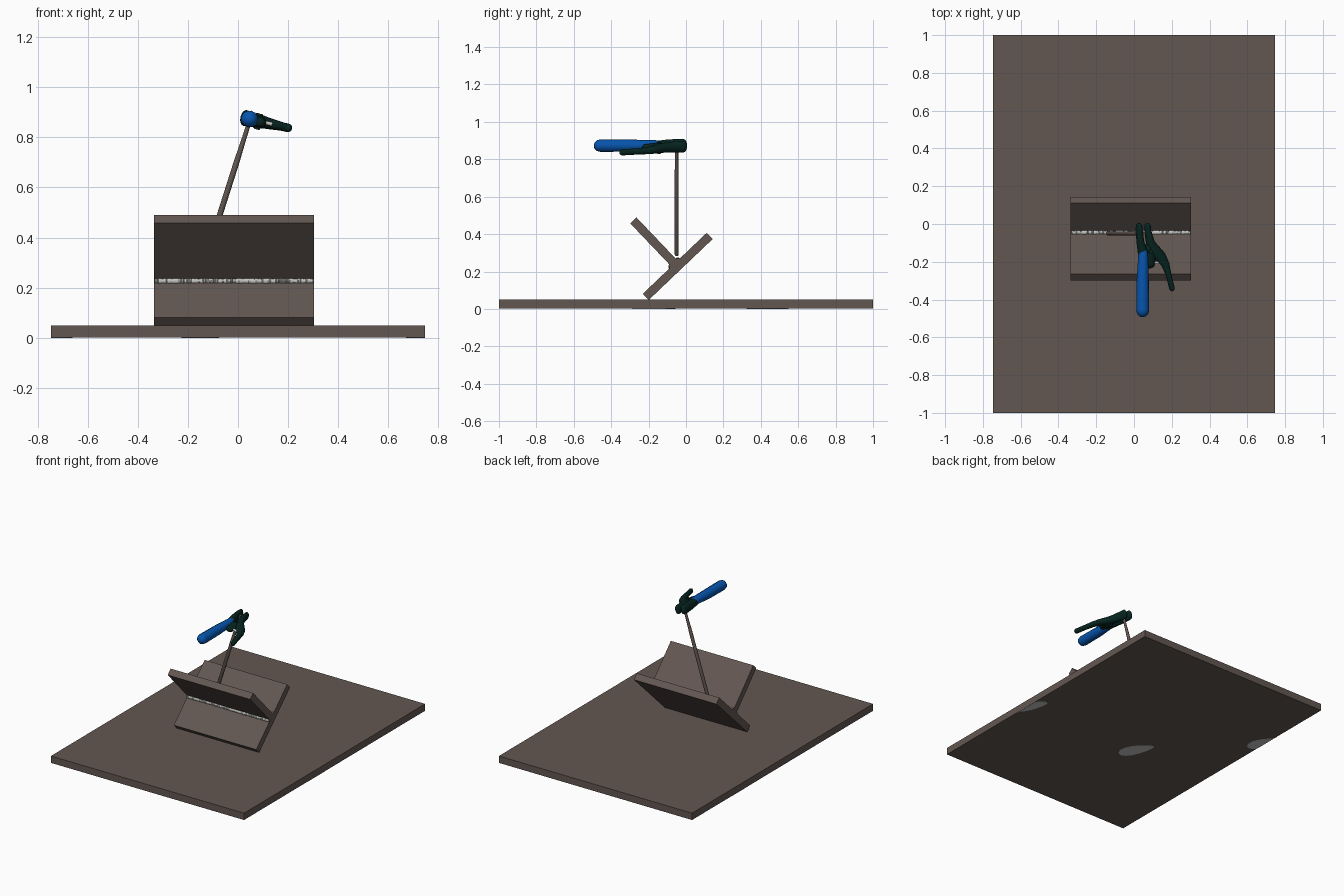
import bpy, bmesh, math, random
from mathutils import Vector, Matrix

if "Cube" in bpy.data.objects:
    bpy.data.objects.remove(bpy.data.objects["Cube"])

random.seed(4)


def material(name, rgb):
    m = bpy.data.materials.new(name)
    m.diffuse_color = (*rgb, 1)
    m.use_nodes = True
    m.node_tree.nodes["Principled BSDF"].inputs["Base Color"].default_value = m.diffuse_color
    return m


STEEL = material("brown steel", (0.125, 0.095, 0.083))
BEAD = material("bright weld metal", (0.55, 0.55, 0.54))
BLUE = material("blue grip", (0.002, 0.09, 0.42))
GREEN = material("dark green insulator", (0.002, 0.018, 0.014))


def finish(name, bm, mat, smooth=False):
    bmesh.ops.recalc_face_normals(bm, faces=bm.faces)
    me = bpy.data.meshes.new(name)
    bm.to_mesh(me)
    bm.free()
    me.materials.append(mat)
    ob = bpy.data.objects.new(name, me)
    bpy.context.collection.objects.link(ob)
    if smooth:
        bpy.ops.object.select_all(action='DESELECT')
        ob.select_set(True)
        bpy.context.view_layer.objects.active = ob
        bpy.ops.object.shade_smooth_by_angle(angle=math.radians(40))
    return ob


def extrude(name, outline, vec, mat):
    """Prism from a flat outline of 3D points pushed along vec."""
    bm = bmesh.new()
    f = bm.faces.new([bm.verts.new(p) for p in outline])
    r = bmesh.ops.extrude_face_region(bm, geom=[f])
    bmesh.ops.translate(bm, vec=vec, verts=[v for v in r["geom"] if isinstance(v, bmesh.types.BMVert)])
    return finish(name, bm, mat)


def sweep(name, path, mat, sides=16, up=(0, 0, 1), groove=0, rounded=True, matrix=None, along=None):
    """Elliptical tube; path holds (point, half width, half height)."""
    pts = [(Vector(p), a, b) for p, a, b in path]
    if rounded:
        def cap(end, nxt):
            d = (end[0] - nxt[0]).normalized()
            r = min(end[1], end[2])
            return [(end[0] + d * r * (s - 1), end[1] * c, end[2] * c)
                    for s, c in ((0.0, 1), (0.5, 0.87), (0.87, 0.5), (0.98, 0.2))]
        pts = cap(pts[0], pts[1])[::-1] + pts[1:-1] + cap(pts[-1], pts[-2])
    bm = bmesh.new()
    rings = []
    for i, (p, a, b) in enumerate(pts):
        t = Vector(along) if along else (pts[min(i + 1, len(pts) - 1)][0] - pts[max(i - 1, 0)][0]).normalized()
        side = t.cross(Vector(up)).normalized()
        top = side.cross(t)
        ring = []
        for k in range(sides):
            ang = 2 * math.pi * k / sides
            g = 1 - groove * (k % 2)
            ring.append(bm.verts.new(p + side * a * g * math.cos(ang) + top * b * g * math.sin(ang)))
        rings.append(ring)
    for r0, r1 in zip(rings, rings[1:]):
        for k in range(sides):
            j = (k + 1) % sides
            bm.faces.new((r0[k], r0[j], r1[j], r1[k]))
    bm.faces.new(rings[0])
    bm.faces.new(rings[-1])
    if matrix:
        bm.transform(matrix)
    return finish(name, bm, mat, True)


# Bench slab
extrude("bench_slab", [(-0.747, -1, 0.001), (0.747, -1, 0.001), (0.747, 1, 0.001), (-0.747, 1, 0.001)],
        (0, 0, 0.048), STEEL)


# Bright metal patches on the slab underside
def patch(name, cx, cy):
    pts = []
    for k in range(14):
        a = 2 * math.pi * k / 14
        u, v = 0.12 * math.cos(a), 0.055 * math.sin(a) * (1 - 0.35 * math.cos(a)) - 0.03 * math.cos(a)
        x = max(-0.747, min(0.747, cx - (v + u) * 0.707))
        pts.append((x, cy + (u - v) * 0.707, 0))
    # v grows toward the camera-side corner, so the patch leans a little
    extrude(name, pts, (0, 0, 0.002), BEAD)


patch("underside_patch_middle", -0.156, -0.164)
patch("underside_patch_right", 0.74, -0.17)
patch("underside_patch_left", -0.74, 0.44)

# Two plates meeting as a T joint, tilted about 44 degrees
X0, X1 = -0.335, 0.303
D = Vector((0, 0.724, 0.69))
N = Vector((0, -0.69, 0.724))
START = Vector((X0, -0.231, 0.081))      # upper left corner of the resting plate
T = 0.046
WIDTH = (X1 - X0, 0, 0)


def plate(name, s0, s1, n0, n1):
    extrude(name, [START + D * s + N * n for s, n in ((s0, n0), (s1, n0), (s1, n1), (s0, n1))], WIDTH, STEEL)


plate("resting_plate", 0, 0.472, -T, 0)
plate("standing_plate", 0.211, 0.257, 0, 0.319)


# Weld in both inside corners: brown root with bright ripples breaking through
def weld(name, s):
    root = [(START + D * s + Vector((x, 0, 0)), 0.011, 0.011) for x in (0, X1 - X0)]
    sweep(name + "_root", root, STEEL, sides=12, rounded=False)
    path, n = [], 130
    for i in range(n + 1):
        r = 0.0125 + 0.0015 * (i % 2) + random.uniform(-0.003, 0.001)
        p = START + D * (s + random.uniform(-0.001, 0.001)) + N * 0.001
        p.x = X0 + 0.003 + (X1 - X0 - 0.006) * i / n
        if i in (0, n):
            r = 0.009
        path.append((p, r, r))
    sweep(name + "_ripples", path, BEAD, sides=10, rounded=False, along=(1, 0, 0))


weld("front_weld", 0.210)
weld("back_weld", 0.258)

# Welding rod: coated length and thinner bare end
rod = lambda z: (-0.138 + 0.318 * (z - 0.285), -0.05, z)
sweep("rod_coating", [(rod(0.285), 0.008, 0.008), (rod(0.293), 0.0115, 0.0115), (rod(0.70), 0.0115, 0.0115),
                      (rod(0.80), 0.009, 0.009)], STEEL, sides=14, up=(0, 1, 0), rounded=False)
sweep("rod_bare_end", [(rod(0.79), 0.009, 0.009), (rod(0.885), 0.009, 0.009)], STEEL, sides=12,
      up=(0, 1, 0), rounded=False)

# Electrode holder, built flat and rolled about its length
M = Matrix.Translation((0.046, 0, 0.873)) @ Matrix.Rotation(math.radians(13), 4, 'Y')
sweep("grip", [((0, -0.493, 0), 0.035, 0.034), ((0, -0.455, 0), 0.035, 0.034), ((0, -0.30, 0), 0.033, 0.033),
               ((0.002, -0.17, 0.003), 0.027, 0.028), ((0.002, -0.12, 0.003), 0.024, 0.025)],
      BLUE, sides=24, groove=0.05, matrix=M)
sweep("fixed_jaw", [((-0.019, 0.005, 0), 0.017, 0.031), ((-0.019, -0.04, 0), 0.018, 0.032),
                    ((-0.012, -0.10, 0), 0.020, 0.031), ((0.002, -0.15, -0.002), 0.028, 0.029),
                    ((0.015, -0.22, -0.005), 0.026, 0.026)], GREEN, matrix=M)
sweep("moving_jaw", [((0.025, 0.005, 0), 0.016, 0.031), ((0.028, -0.04, 0), 0.018, 0.031),
                     ((0.042, -0.10, 0), 0.024, 0.028), ((0.067, -0.145, 0), 0.034, 0.024),
                     ((0.098, -0.175, 0), 0.031, 0.021), ((0.124, -0.215, 0), 0.022, 0.018),
                     ((0.141, -0.27, 0), 0.015, 0.017), ((0.163, -0.356, 0), 0.015, 0.017)], GREEN, matrix=M)
sweep("hinge_block", [((0.035, -0.10, -0.002), 0.030, 0.022), ((0.038, -0.16, -0.002), 0.036, 0.024),
                      ((0.040, -0.235, -0.004), 0.028, 0.020)], GREEN, matrix=M)
sweep("hinge_pin", [((0.038, -0.145, -0.034), 0.011, 0.011), ((0.038, -0.145, 0.030), 0.011, 0.011)],
      GREEN, up=(0, 1, 0), rounded=False, matrix=M)
# Spring pin between grip and lever
sweep("spring_pin", [((0.02, -0.205, 0), 0.008, 0.008), ((0.115, -0.205, 0), 0.008, 0.008)], BEAD,
      sides=10, rounded=False, matrix=M)
